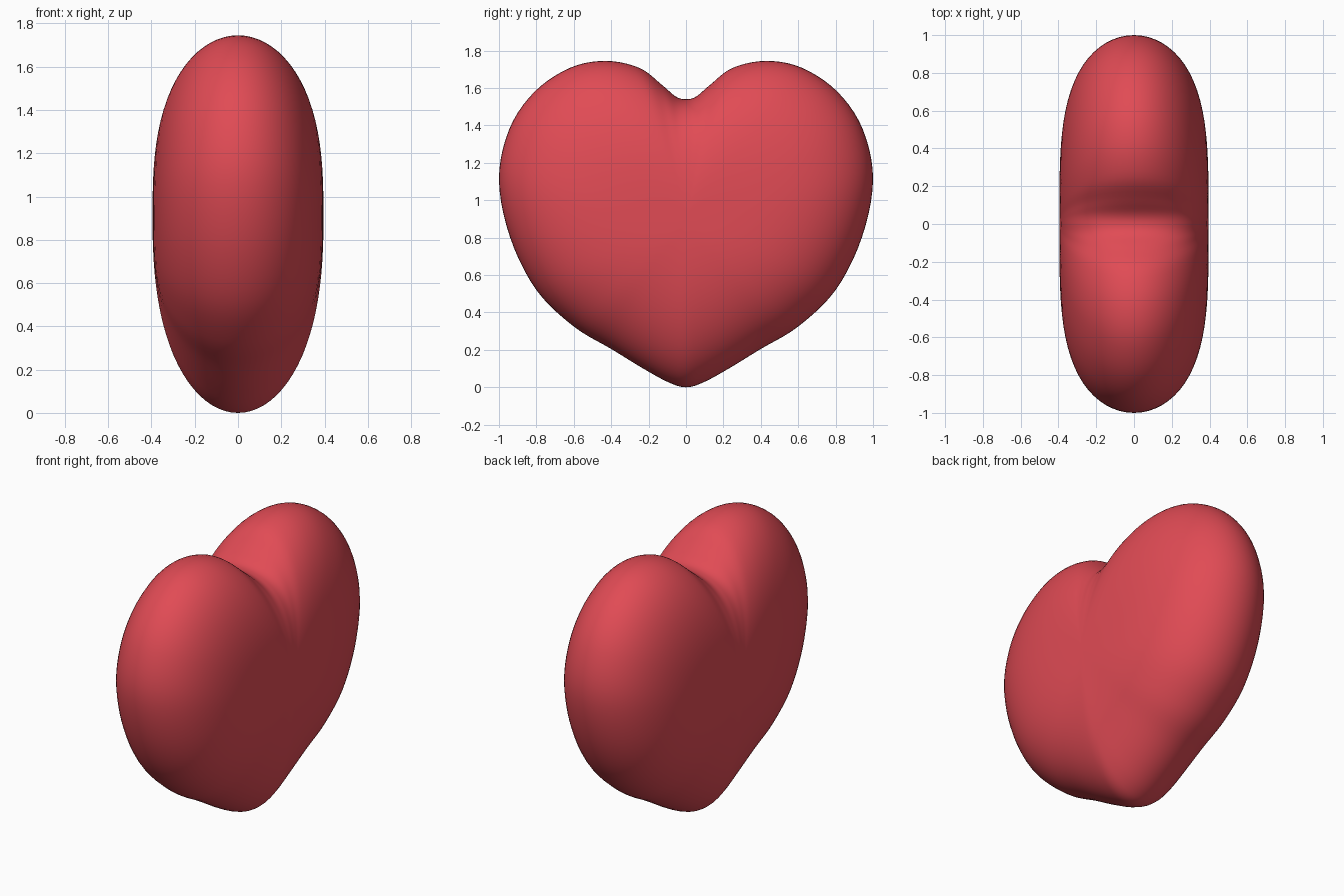
import bpy, bmesh, math
from mathutils import Vector

if "Cube" in bpy.data.objects:
    bpy.data.objects.remove(bpy.data.objects["Cube"])

CENTRE = Vector((0, 0.9))     # (y, z) the rings shrink towards
HALF_THICK = 0.395

# Half outline of the heart (y, z), from bottom tip to top cleft
half = [(0, 0), (0.09, 0.025), (0.22, 0.095), (0.40, 0.205), (0.60, 0.325),
        (0.80, 0.52), (0.94, 0.80), (1.0, 1.11), (0.945, 1.38), (0.81, 1.58),
        (0.62, 1.708), (0.43, 1.745), (0.25, 1.708), (0.13, 1.618),
        (0.055, 1.555), (0, 1.54)]
points = [Vector(p) for p in half]
points += [Vector((-p.x, p.y)) for p in points[-2:0:-1]]


def smooth_loop(pts, steps):
    """Closed Catmull-Rom curve through the points."""
    out, n = [], len(pts)
    for i in range(n):
        a, b, c, d = (pts[(i + k) % n] for k in (-1, 0, 1, 2))
        for j in range(steps):
            t = j / steps
            out.append(0.5 * (2 * b + (c - a) * t
                              + (2 * a - 5 * b + 4 * c - d) * t * t
                              + (3 * b - a - 3 * c + d) * t ** 3))
    return out


outline = smooth_loop(points, 5)


def ring(bm, s, side):
    """One contour: the outline scaled by s, its cleft fading towards the middle."""
    verts = []
    for p in outline:
        q = p - CENTRE
        if q.y > 0:
            q.y += 0.15 * math.exp(-(p.x / 0.13) ** 2) * (1 - s * s)
        power = 2.4 + 1.3 * q.x ** 2 / q.length_squared
        x = side * HALF_THICK * math.sqrt(max(0, 1 - s ** power))
        verts.append(bm.verts.new((x, q.x * s, CENTRE.y + q.y * s)))
    return verts


# Puffy heart: nested contours from one face, over the rim, to the other face
bm = bmesh.new()
LEVELS = 22
rings = []
for k in range(1, 2 * LEVELS):
    angle = math.pi * k / (2 * LEVELS)
    rings.append(ring(bm, min(1, math.sin(angle)), 1 if k < LEVELS else -1))
n = len(outline)
for a, b in zip(rings, rings[1:]):
    for i in range(n):
        j = (i + 1) % n
        bm.faces.new((a[i], a[j], b[j], b[i]))
for loop, x in ((rings[0], HALF_THICK), (rings[-1], -HALF_THICK)):
    pole = bm.verts.new((x, 0, CENTRE.y))
    for i in range(n):
        bm.faces.new((loop[i], loop[(i + 1) % n], pole))
bmesh.ops.recalc_face_normals(bm, faces=bm.faces)
for f in bm.faces:
    f.smooth = True

mesh = bpy.data.meshes.new("heart")
bm.to_mesh(mesh)
bm.free()
heart = bpy.data.objects.new("heart", mesh)
bpy.context.collection.objects.link(heart)

# Red material
red = bpy.data.materials.new("red")
red.diffuse_color = (0.75, 0.07, 0.09, 1)
red.use_nodes = True
red.node_tree.nodes["Principled BSDF"].inputs["Base Color"].default_value = red.diffuse_color
mesh.materials.append(red)
